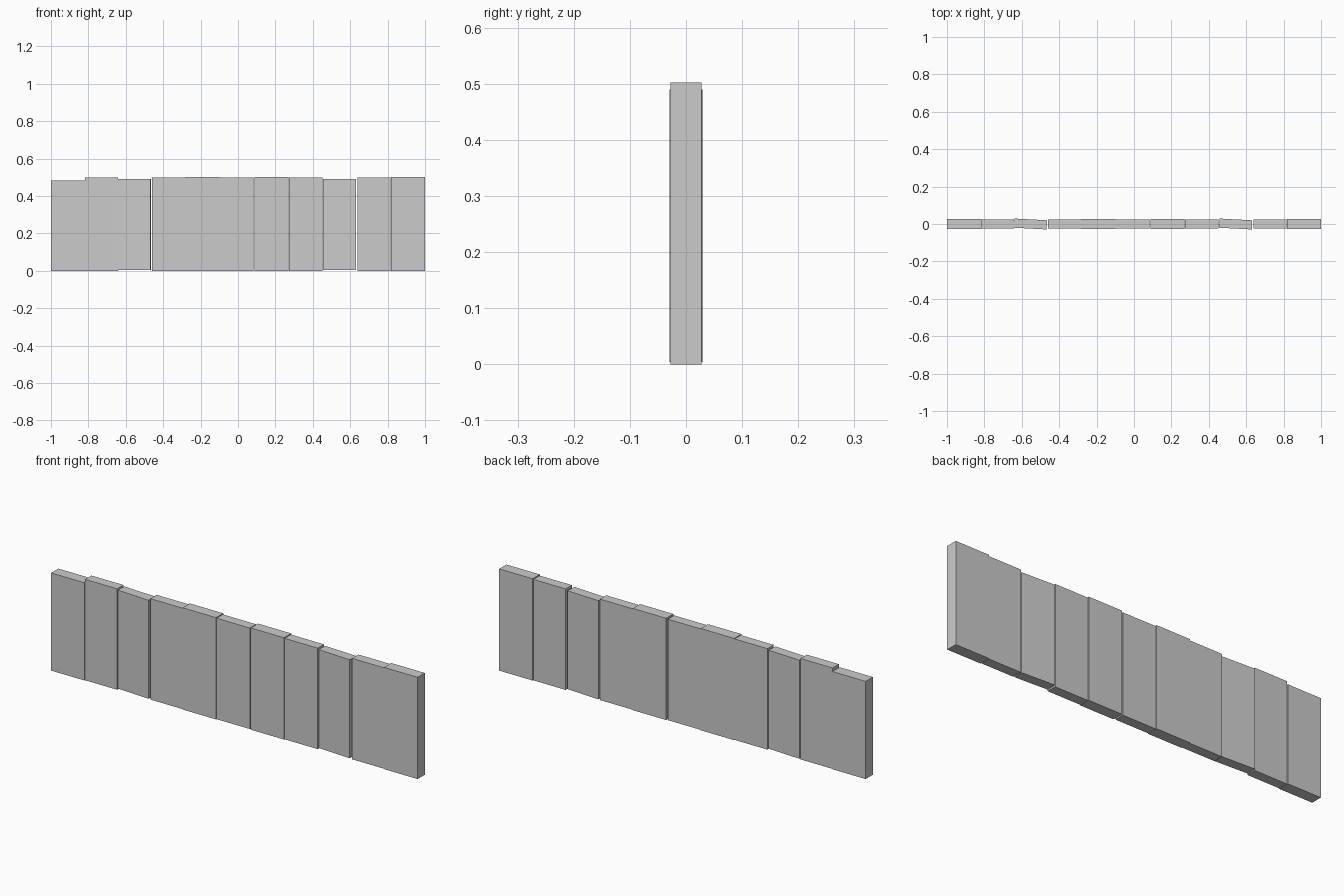
import bpy
import math


def add_board(index, x0, x1, z0, z1, thickness, turn=0.0):
    bpy.ops.mesh.primitive_cube_add(
        size=1,
        location=((x0 + x1) / 2, 0, (z0 + z1) / 2),
        rotation=(0, 0, math.radians(turn)),
    )
    board = bpy.context.object
    board.name = f"fence_board_{index:02d}"
    board.scale = (x1 - x0, thickness, z1 - z0)
    return board


THICK, THIN = 0.056, 0.049

# Upright boards: left, right, bottom, top, thickness, turn about z in degrees
boards = [
    (-1.000, -0.819, 0.000, 0.482, THICK, 0),
    (-0.817, -0.642, 0.000, 0.498, THIN, 0),
    (-0.641, -0.466, 0.004, 0.490, THIN, -3),
    (-0.461, -0.283, 0.000, 0.498, THIN, 0),
    (-0.283, -0.100, 0.000, 0.502, THICK, 0),
    (-0.099, 0.082, 0.000, 0.498, THIN, 0),
    (0.089, 0.271, 0.000, 0.502, THICK, 0),
    (0.272, 0.452, 0.000, 0.498, THIN, 0),
    (0.456, 0.631, 0.004, 0.490, THIN, -3),
    (0.640, 0.815, 0.000, 0.498, THIN, 0),
    (0.817, 1.000, 0.000, 0.502, THICK, 0),
]
for i, spec in enumerate(boards, 1):
    add_board(i, *spec)
